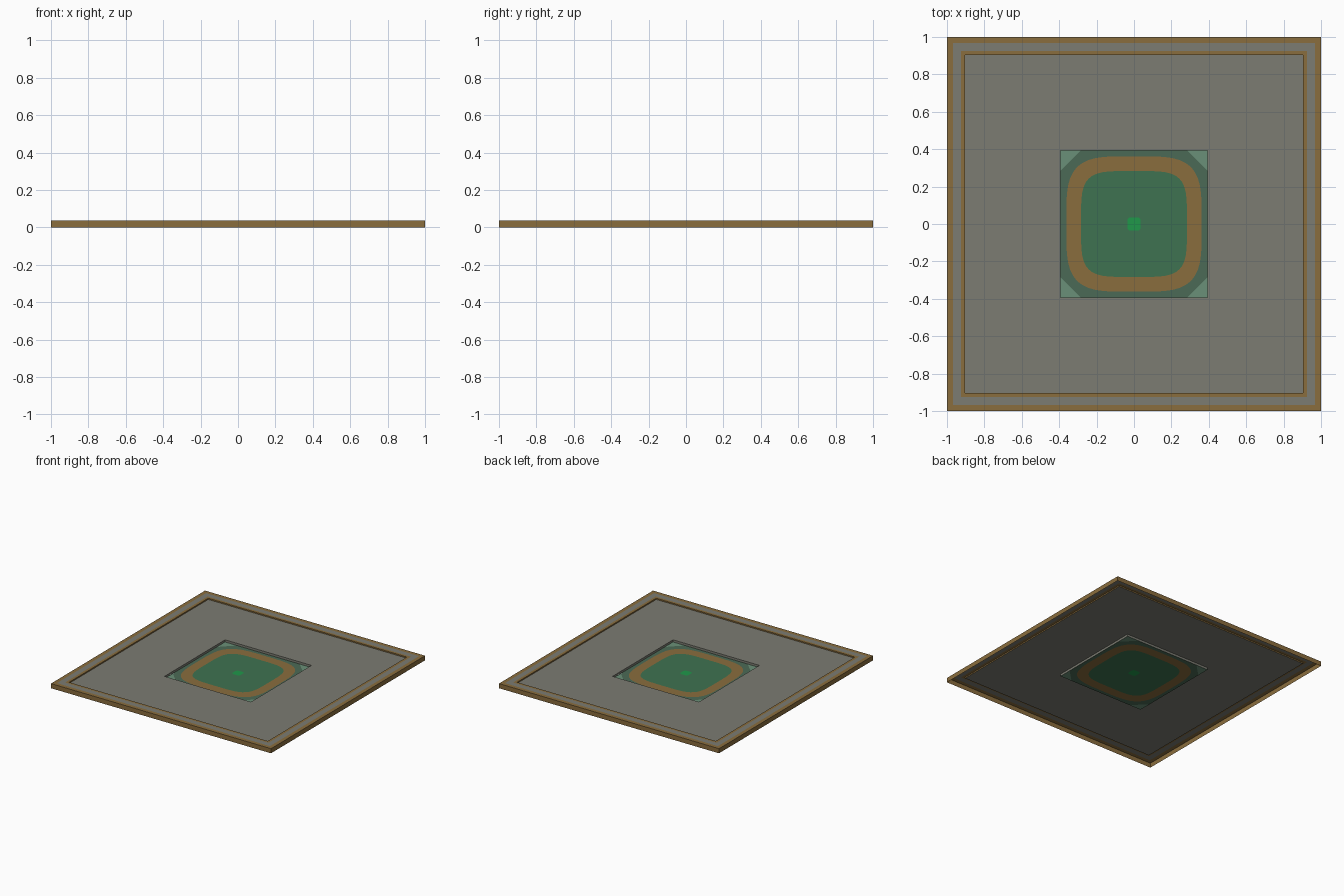
import bpy, bmesh, math

if "Cube" in bpy.data.objects:
    bpy.data.objects.remove(bpy.data.objects["Cube"])

RIM_Z, SLAB_Z, POOL_Z = 0.038, 0.028, 0.010


def srgb(r, g, b):
    def f(c):
        c /= 255
        return c / 12.92 if c <= 0.04045 else ((c + 0.055) / 1.055) ** 2.4
    return (f(r), f(g), f(b), 1)


def material(name, rgb):
    m = bpy.data.materials.new(name)
    m.diffuse_color = srgb(*rgb)
    m.use_nodes = True
    m.node_tree.nodes["Principled BSDF"].inputs["Base Color"].default_value = m.diffuse_color
    return m


brown = material("brown", (138, 109, 61))
grey = material("stone grey", (124, 124, 114))
green = material("green", (62, 114, 81))
dark_green = material("dull green", (75, 106, 86))
pale_green = material("pale green", (106, 144, 120))
bright_green = material("bright green", (32, 152, 74))


# Outline shapes given as radius by angle
def square(h):
    return lambda c, s: h / max(c, s)


def cut_square(h, diag):
    return lambda c, s: min(h / max(c, s), diag / (c + s))


def rounded(h, p):
    return lambda c, s: h / (c ** p + s ** p) ** (1 / p)


def build(name, n, loops, mats, cap=None):
    """Bridge outlines from outside to inside, one material per strip."""
    palette = list(dict.fromkeys(mats + ([cap] if cap else [])))
    bm = bmesh.new()
    rings = []
    for shape, z in loops:
        ring = []
        for i in range(n):
            a = math.pi / 4 + math.tau * i / n
            r = shape(abs(math.cos(a)), abs(math.sin(a)))
            ring.append(bm.verts.new((r * math.cos(a), r * math.sin(a), z)))
        rings.append(ring)
    for outer, inner, m in zip(rings, rings[1:], mats):
        for i in range(n):
            j = (i + 1) % n
            f = bm.faces.new((outer[i], outer[j], inner[j], inner[i]))
            f.material_index = palette.index(m)
    if cap:
        bm.faces.new(rings[-1]).material_index = palette.index(cap)
    # collapse strips where two outlines coincide
    bmesh.ops.remove_doubles(bm, verts=bm.verts, dist=0.0005)
    me = bpy.data.meshes.new(name)
    bm.to_mesh(me)
    bm.free()
    for m in palette:
        me.materials.append(m)
    ob = bpy.data.objects.new(name, me)
    bpy.context.collection.objects.link(ob)


# Raised border with a stone stripe, open underneath
build("border", 4,
      [(square(1), 0), (square(1), RIM_Z), (square(0.968), RIM_Z),
       (square(0.925), RIM_Z), (square(0.903), RIM_Z), (square(0.903), SLAB_Z)],
      [brown, brown, grey, brown, brown])

# Stone floor slab with the walls of the sunken centre
build("floor_slab", 4,
      [(square(0.903), SLAB_Z), (square(0.393), SLAB_Z), (square(0.393), POOL_Z)],
      [grey, grey])

# Sunken centre: pale corners, dull green, brown ring, green field, bright dot
build("sunken_centre", 80,
      [(square(0.393), POOL_Z), (cut_square(0.393, 0.678), POOL_Z),
       (rounded(0.362, 4), POOL_Z), (rounded(0.283, 4.5), POOL_Z),
       (rounded(0.036, 4), POOL_Z)],
      [pale_green, dark_green, brown, green], cap=bright_green)
